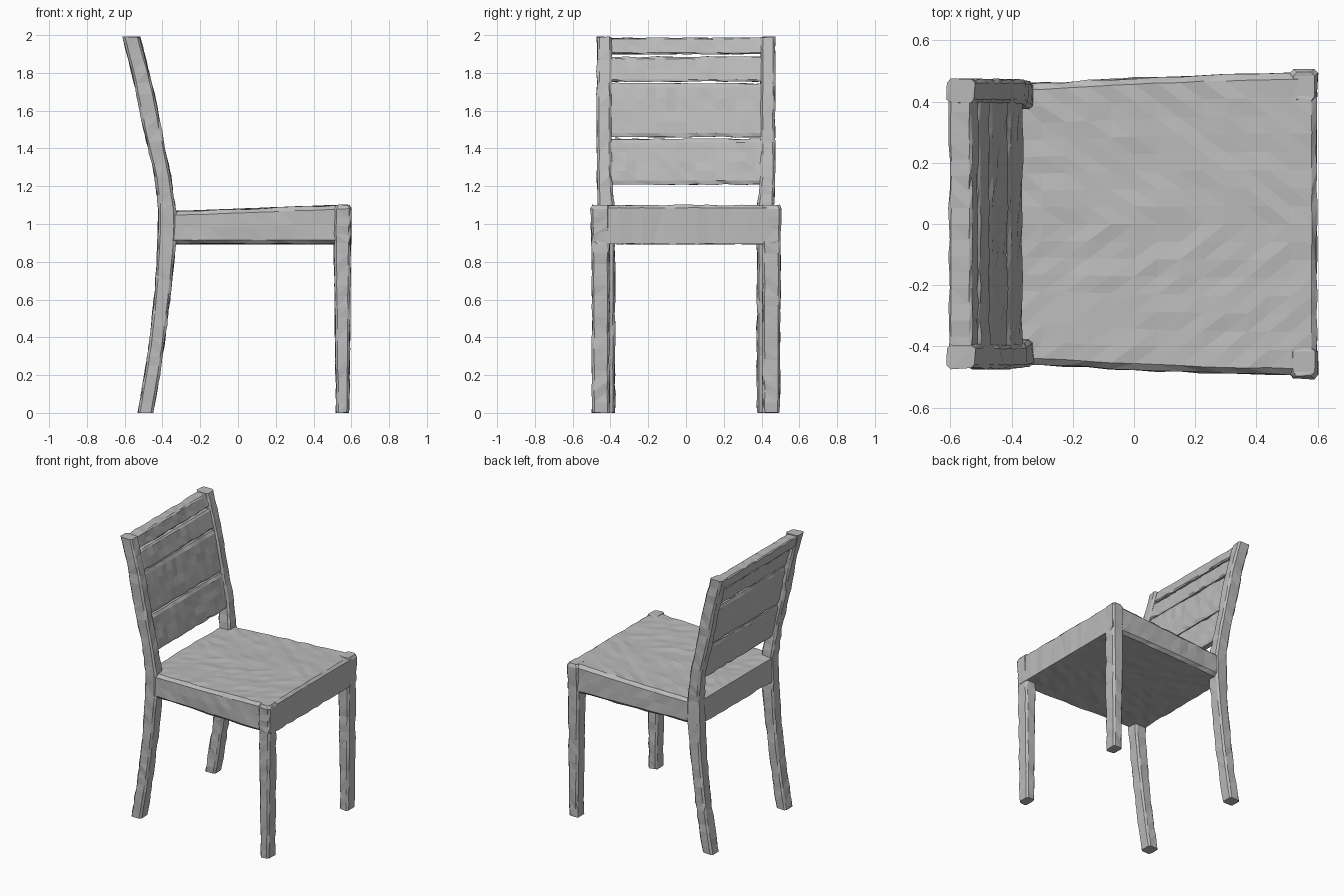
import bpy
import bmesh
import random

random.seed(4)
default_cube = bpy.data.objects.get("Cube")
if default_cube:
    bpy.data.objects.remove(default_cube, do_unlink=True)

GREY = (0.5, 0.5, 0.5, 1.0)
mat = bpy.data.materials.new("plain_grey")
mat.use_nodes = True
mat.diffuse_color = GREY
mat.node_tree.nodes["Principled BSDF"].inputs["Base Color"].default_value = GREY


def chamfered(a0, a1, b0, b1, c):
    """Eight-sided rectangle outline with cut corners."""
    return [(a0 + c, b0), (a1 - c, b0), (a1, b0 + c), (a1, b1 - c),
            (a1 - c, b1), (a0 + c, b1), (a0, b1 - c), (a0, b0 + c)]


def loft(name, rings, facet=0.09, rough=0.004):
    """Skin a row of outlines, then break the surface into uneven hewn facets."""
    bm = bmesh.new()
    rows = [[bm.verts.new(p) for p in ring] for ring in rings]
    n = len(rows[0])
    for low, high in zip(rows, rows[1:]):
        for i in range(n):
            j = (i + 1) % n
            bm.faces.new((low[i], low[j], high[j], high[i]))
    bm.faces.new(rows[0])
    bm.faces.new(rows[-1])
    for step in range(5):
        long_edges = [e for e in bm.edges if e.calc_length() > facet]
        if not long_edges:
            break
        bmesh.ops.subdivide_edges(bm, edges=long_edges, cuts=1, use_grid_fill=True)
    bmesh.ops.triangulate(bm, faces=bm.faces[:])
    bmesh.ops.recalc_face_normals(bm, faces=bm.faces[:])
    bm.normal_update()
    moves = [(v, v.normal * random.uniform(-rough, rough)) for v in bm.verts]
    for v, d in moves:
        v.co += d
        v.co.z = max(v.co.z, 0.0)
    mesh = bpy.data.meshes.new(name)
    bm.to_mesh(mesh)
    bm.free()
    mesh.materials.append(mat)
    obj = bpy.data.objects.new(name, mesh)
    bpy.context.collection.objects.link(obj)
    return obj


# Side profile of the bent rear posts: height, back x, front x
POST = [(0.0, -0.53, -0.45), (0.2, -0.495, -0.415), (0.4, -0.465, -0.385),
        (0.65, -0.44, -0.355), (0.9, -0.425, -0.33), (1.07, -0.42, -0.33),
        (1.25, -0.44, -0.355), (1.5, -0.5, -0.405), (1.75, -0.55, -0.455),
        (1.99, -0.61, -0.52)]


def post_front(z):
    for (z0, _, f0), (z1, _, f1) in zip(POST, POST[1:]):
        if z <= z1:
            return f0 + (f1 - f0) * (z - z0) / (z1 - z0)
    return POST[-1][2]


# Rear posts and front legs, mirrored left and right
for side, label in ((1, "left"), (-1, "right")):
    rings = []
    for z, back, front in POST:
        inner = 0.375 if z < 1.1 else 0.395
        outer = 0.465 if z < 1.1 else 0.472
        rings.append([(x, side * y, z)
                      for x, y in chamfered(back, front, inner, outer, 0.012)])
    loft("rear_post_" + label, rings)

    rings = []
    for z, back, front, outer in ((0, 0.52, 0.588, 0.497), (0.9, 0.508, 0.596, 0.5),
                                  (1.08, 0.51, 0.6, 0.505), (1.1, 0.52, 0.59, 0.495)):
        rings.append([(x, side * y, z)
                      for x, y in chamfered(back, front, 0.405, outer, 0.012)])
    loft("front_leg_" + label, rings)

# Seat, widening and rising toward the front
rings = []
for x, half, top in ((-0.415, 0.455, 1.065), (-0.3, 0.46, 1.068),
                     (0.0, 0.477, 1.078), (0.3, 0.488, 1.09),
                     (0.58, 0.493, 1.1), (0.597, 0.49, 1.085)):
    rings.append([(x, y, z) for y, z in chamfered(-half, half, 0.895, top, 0.02)])
loft("seat", rings, 0.1, 0.004)

# Backrest boards follow the curve of the posts
BOARDS = {"lower_back_board": (1.21, 1.45), "middle_back_board": (1.46, 1.745),
          "upper_back_board": (1.755, 1.885), "top_rail": (1.9, 1.985)}
for name, (bottom, top) in BOARDS.items():
    depth = 0.075 if name == "top_rail" else 0.05
    rings = []
    for t in (0, 0.08, 0.5, 0.92, 1):
        z = bottom + (top - bottom) * t
        trim = 0.008 if t in (0, 1) else 0
        front = post_front(z) - 0.012
        back = front - depth + trim
        front -= trim
        rings.append([(back, -0.42, z), (front, -0.42, z),
                      (front, 0.42, z), (back, 0.42, z)])
    loft(name, rings)
